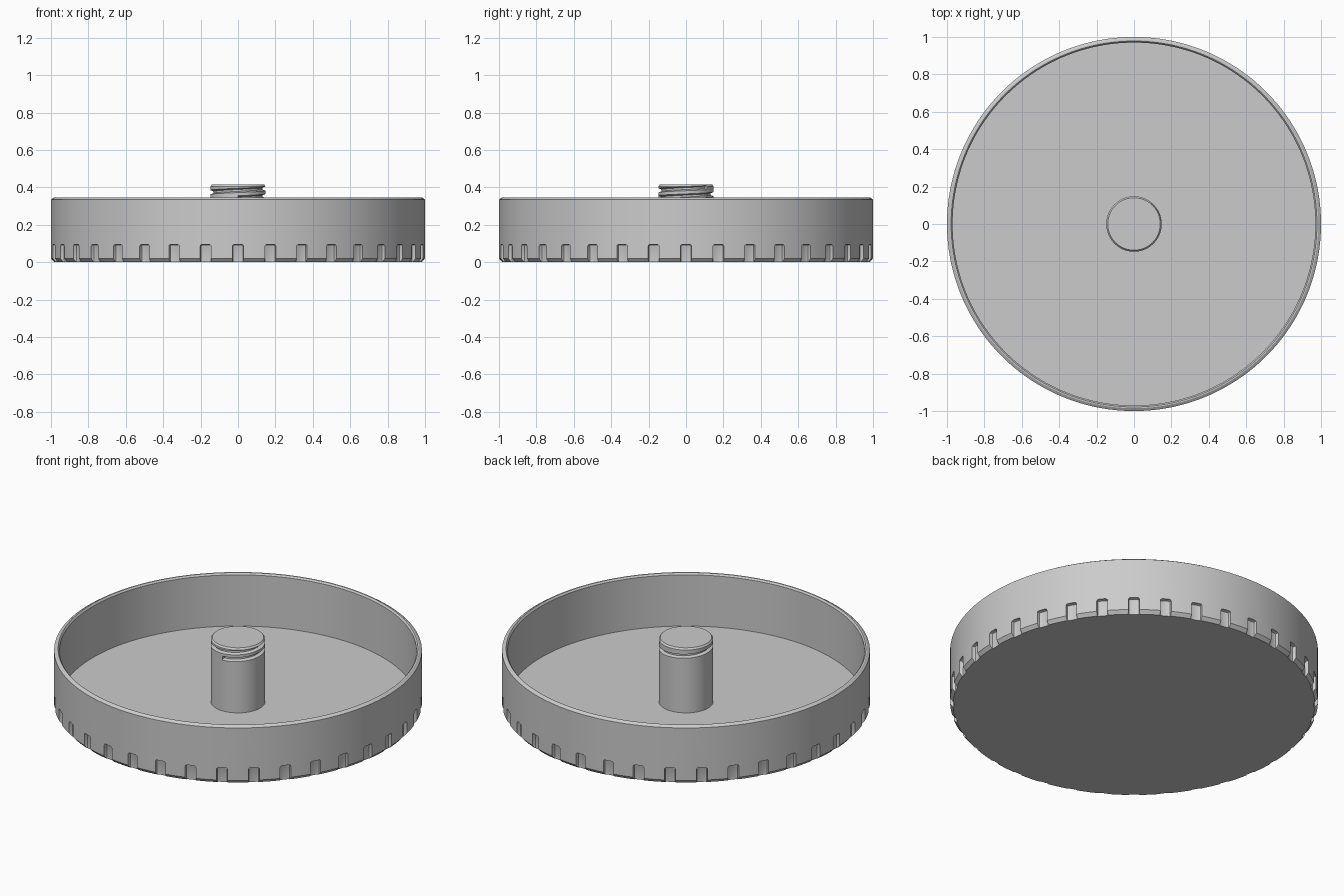
import bpy, bmesh, math
from mathutils import Matrix, Vector

cube = bpy.data.objects.get("Cube")
if cube:
    bpy.data.objects.remove(cube, do_unlink=True)

grey = bpy.data.materials.new("plain grey")
grey.use_nodes = True
COLOUR = (0.6, 0.6, 0.6, 1)
grey.diffuse_color = COLOUR
grey.node_tree.nodes["Principled BSDF"].inputs["Base Color"].default_value = COLOUR


def make_object(name, bm):
    bmesh.ops.recalc_face_normals(bm, faces=bm.faces)
    mesh = bpy.data.meshes.new(name)
    bm.to_mesh(mesh)
    bm.free()
    mesh.materials.append(grey)
    obj = bpy.data.objects.new(name, mesh)
    bpy.context.collection.objects.link(obj)
    return obj


def bridge(bm, rings):
    """Join successive closed rings with quads and cap both ends."""
    for a, b in zip(rings, rings[1:]):
        n = len(a)
        for i in range(n):
            j = (i + 1) % n
            bm.faces.new((a[i], a[j], b[j], b[i]))
    bm.faces.new(rings[0])
    bm.faces.new(rings[-1])


def lathe(name, profile, segments):
    bm = bmesh.new()
    rings = []
    for r, z in profile:
        angles = [math.tau * i / segments for i in range(segments)]
        rings.append([bm.verts.new((r * math.cos(a), r * math.sin(a), z)) for a in angles])
    bridge(bm, rings)
    return make_object(name, bm)


def carve(obj, cutter):
    """Subtract the cutter, then shade smooth with sharp edges kept."""
    mod = obj.modifiers.new("carve", "BOOLEAN")
    mod.operation = "DIFFERENCE"
    mod.solver = "EXACT"
    mod.object = cutter
    bpy.ops.object.select_all(action="DESELECT")
    obj.select_set(True)
    bpy.context.view_layer.objects.active = obj
    bpy.ops.object.modifier_apply(modifier=mod.name)
    bpy.ops.object.shade_smooth_by_angle(angle=math.radians(30))
    bpy.data.objects.remove(cutter, do_unlink=True)


# Shallow dish with chamfered foot and rim
dish = lathe("dish", [(0.983, 0), (1, 0.02), (1, 0.335), (0.985, 0.345),
                      (0.978, 0.345), (0.97, 0.335), (0.97, 0.028)], 180)

# Ring of round-cornered grip notches around the foot
bm = bmesh.new()
NOTCHES = 36
for k in range(NOTCHES):
    turn = Matrix.Rotation(math.tau * k / NOTCHES, 4, "Z")
    place = turn @ Matrix.Translation((1.028, 0, 0.02)) @ Matrix.Diagonal((0.1, 0.06, 0.15, 1))
    bmesh.ops.create_cube(bm, size=1, matrix=place)
bmesh.ops.bevel(bm, geom=list(bm.edges), offset=0.01, segments=2,
                profile=0.5, affect="EDGES")
carve(dish, make_object("notch_cutter", bm))

# Central post with chamfered top
post = lathe("threaded_post", [(0.148, 0.02), (0.148, 0.405), (0.14, 0.415)], 96)

# Helical thread groove cut into the post
bm = bmesh.new()
PITCH = 0.04
section = [(0.13, -0.005), (0.16, -0.016), (0.16, 0.016), (0.13, 0.005)]
rings = []
for deg in range(-90, 411, 5):
    a = math.radians(deg)
    z0 = 0.354 + PITCH * deg / 360
    rings.append([bm.verts.new((r * math.cos(a), r * math.sin(a), z0 + dz))
                  for r, dz in section])
bridge(bm, rings)
carve(post, make_object("groove_cutter", bm))
